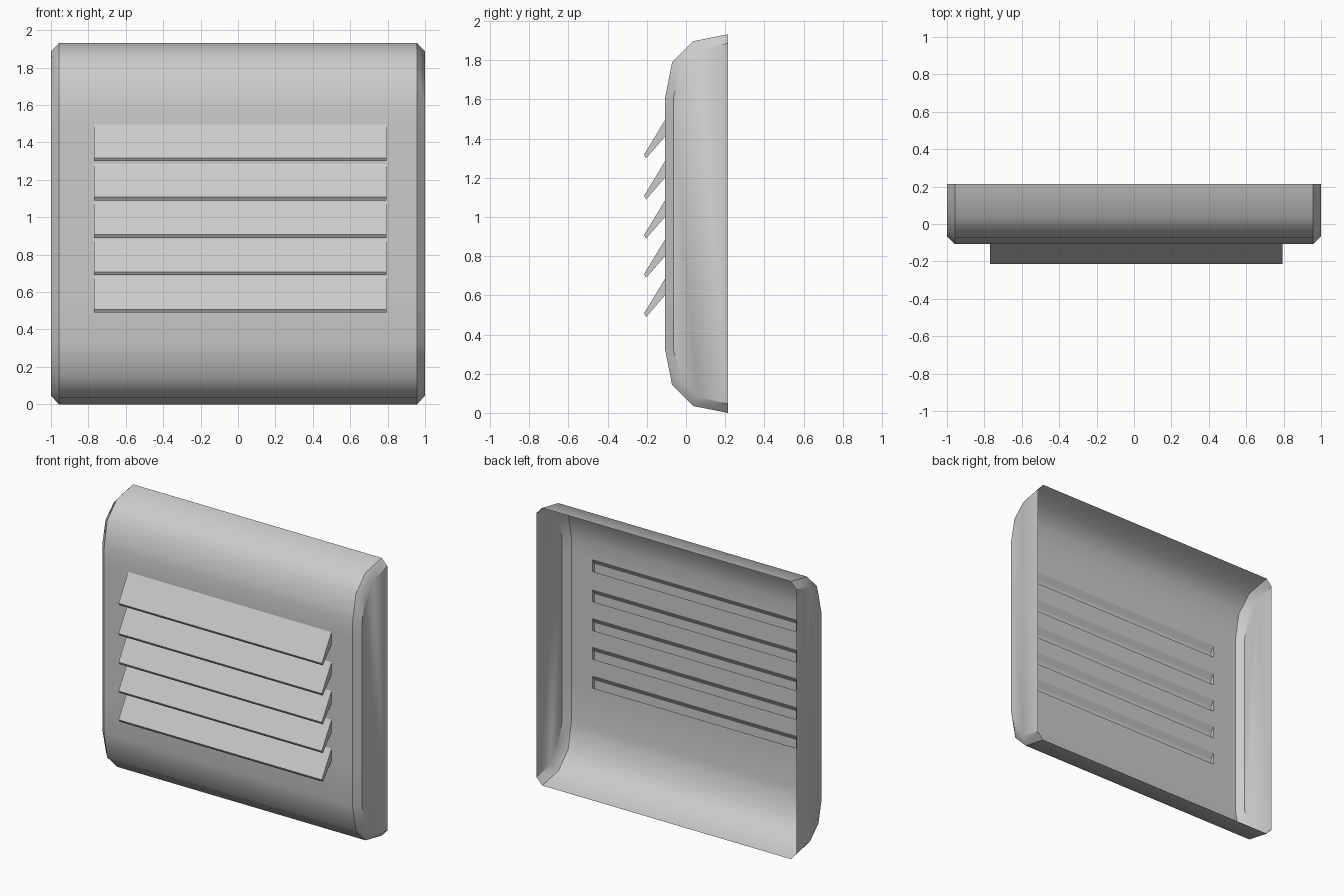
import bpy, bmesh

cube = bpy.data.objects.get("Cube")
if cube:
    bpy.data.objects.remove(cube, do_unlink=True)

grey = bpy.data.materials.new("light_grey")
grey.use_nodes = True
GREY = (0.6, 0.6, 0.6, 1)
grey.diffuse_color = GREY
grey.node_tree.nodes["Principled BSDF"].inputs["Base Color"].default_value = GREY

MID = 0.966                 # mirror height of the housing
WALL = -0.107               # front wall plane
X0, X1 = -0.77, 0.795       # slat ends
TIPS = [1.31, 1.10, 0.90, 0.70, 0.50]
RISE, DROP = 0.185, 0.10    # slat root above its tip


def finish(bm, name, angle):
    bmesh.ops.remove_doubles(bm, verts=bm.verts, dist=0.0005)
    bmesh.ops.recalc_face_normals(bm, faces=bm.faces)
    mesh = bpy.data.meshes.new(name)
    bm.to_mesh(mesh)
    bm.free()
    mesh.materials.append(grey)
    obj = bpy.data.objects.new(name, mesh)
    bpy.context.collection.objects.link(obj)
    bpy.ops.object.select_all(action="DESELECT")
    obj.select_set(True)
    bpy.context.view_layer.objects.active = obj
    bpy.ops.object.shade_smooth_by_angle(angle=angle)
    return obj


def face(bm, points):
    return bm.faces.new([bm.verts.new(p) for p in points])


# Housing: rounded sheet, open at the back, with chamfered end caps
outer_top = [(0.214, 1.932), (0.036, 1.897), (-0.071, 1.79), (WALL, 1.606)]
inner_top = [(0.214, 1.886), (0.061, 1.851), (-0.028, 1.764), (-0.064, 1.606)]
slots = [(t + DROP, t + RISE) for t in reversed(TIPS)]
rows = sorted([z for s in slots for z in s], reverse=True)


def full_profile(top, front_y):
    middle = [(front_y, z) for z in rows]
    return top + middle + [(y, 2 * MID - z) for y, z in reversed(top)]


outer = full_profile(outer_top, WALL)
inner = full_profile(inner_top, inner_top[-1][0])
columns = [(-1, inner), (-0.957, outer), (X0, outer), (X1, outer),
           (0.957, outer), (1, inner)]
bm = bmesh.new()
for c, ((xa, pa), (xb, pb)) in enumerate(zip(columns, columns[1:])):
    for i in range(len(pa) - 1):
        top, low = pa[i][1], pa[i + 1][1]
        if c == 2 and (low, top) in slots:
            continue        # opening behind a slat
        face(bm, [(xa, *pa[i]), (xa, *pa[i + 1]), (xb, *pb[i + 1]), (xb, *pb[i])])
for x in (-1, 1):
    face(bm, [(x, y, z) for y, z in inner])
finish(bm, "housing", 0.733)

# Slats: sloping wedges with a shallow recessed back
DEPTH = 0.025
bm = bmesh.new()
for n, tip in enumerate(TIPS):
    root_hi, root_lo = (WALL, tip + RISE), (WALL, tip + DROP)
    nose_hi, nose_lo = (-0.214, tip + 0.008), (-0.203, tip - 0.01)
    f_hi = DEPTH / (WALL - nose_hi[0])
    f_lo = DEPTH / (WALL - nose_lo[0])
    cap_hi = (WALL - DEPTH, root_hi[1] + f_hi * (nose_hi[1] - root_hi[1]))
    cap_lo = (WALL - DEPTH, root_lo[1] + f_lo * (nose_lo[1] - root_lo[1]))
    ring = [root_hi, cap_hi, nose_hi, nose_lo, cap_lo, root_lo]
    for a, b in list(zip(ring, ring[1:])) + [(cap_hi, cap_lo)]:
        face(bm, [(X0, *a), (X0, *b), (X1, *b), (X1, *a)])
    for x in (X0, X1):
        face(bm, [(x, *p) for p in (cap_hi, nose_hi, nose_lo, cap_lo)])
        face(bm, [(x, *p) for p in (root_hi, cap_hi, cap_lo, root_lo)])
finish(bm, "slats", 0.5)
